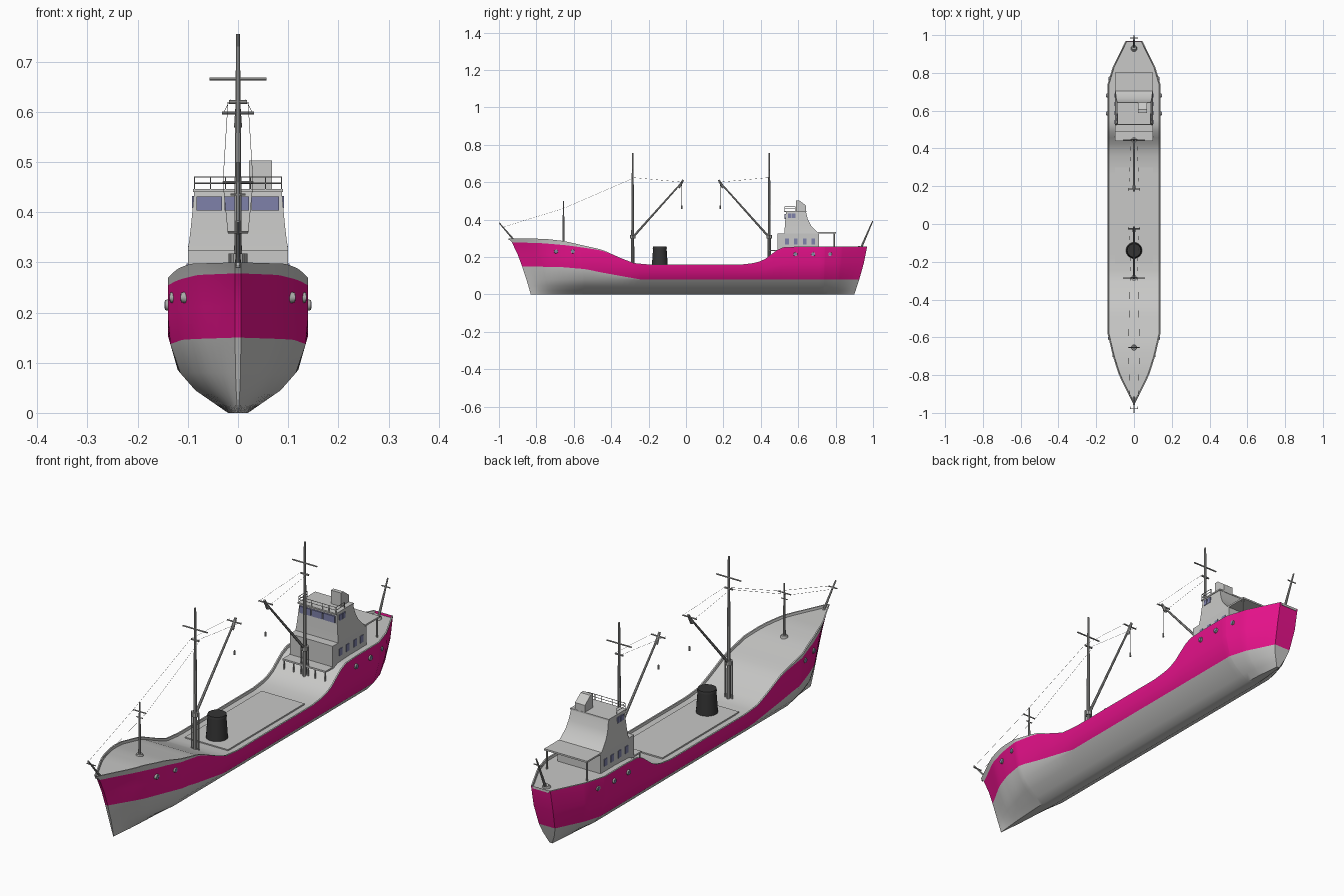
import bpy, bmesh, math
from mathutils import Vector, Matrix

if "Cube" in bpy.data.objects:
    bpy.data.objects.remove(bpy.data.objects["Cube"])


def material(name, rgb):
    m = bpy.data.materials.new(name)
    m.diffuse_color = (*rgb, 1)
    m.use_nodes = True
    m.node_tree.nodes["Principled BSDF"].inputs["Base Color"].default_value = m.diffuse_color
    return m


GREY = material("light grey", (0.58, 0.58, 0.57))
PINK = material("magenta", (0.80, 0.006, 0.26))
GLASS = material("blue grey glass", (0.21, 0.22, 0.40))
BLACK = material("soft black", (0.035, 0.035, 0.035))
STEEL = material("mast grey", (0.40, 0.40, 0.39))


def finish(name, bm, mats, angle=30):
    bmesh.ops.recalc_face_normals(bm, faces=bm.faces)
    me = bpy.data.meshes.new(name)
    bm.to_mesh(me)
    bm.free()
    ob = bpy.data.objects.new(name, me)
    bpy.context.collection.objects.link(ob)
    for m in mats:
        me.materials.append(m)
    bpy.ops.object.select_all(action='DESELECT')
    ob.select_set(True)
    bpy.context.view_layer.objects.active = ob
    bpy.ops.object.shade_smooth_by_angle(angle=math.radians(angle))
    return ob


def add_rod(bm, a, b, r1, r2=None, n=8):
    a, b = Vector(a), Vector(b)
    d = b - a
    mat = Matrix.Translation((a + b) / 2) @ d.to_track_quat('Z', 'Y').to_matrix().to_4x4()
    bmesh.ops.create_cone(bm, cap_ends=True, segments=n, radius1=r1,
                          radius2=r1 if r2 is None else r2, depth=d.length, matrix=mat)


def rods(name, items, mat=STEEL):
    bm = bmesh.new()
    for it in items:
        add_rod(bm, *it)
    return finish(name, bm, [mat])


def boxes(name, items, mat=GREY):
    """Each item is (x0, x1, y0, y1, z0, z1)."""
    bm = bmesh.new()
    for x0, x1, y0, y1, z0, z1 in items:
        m = Matrix.Translation(((x0 + x1) / 2, (y0 + y1) / 2, (z0 + z1) / 2))
        m = m @ Matrix.Diagonal((x1 - x0, y1 - y0, z1 - z0, 1))
        bmesh.ops.create_cube(bm, size=1, matrix=m)
    return finish(name, bm, [mat])


def lerp_table(t, x):
    if x <= t[0][0]:
        return t[0][1]
    for (x0, v0), (x1, v1) in zip(t, t[1:]):
        if x <= x1:
            return v0 + (v1 - v0) * (x - x0) / (x1 - x0)
    return t[-1][1]


# Hull lines: plan half-width, sheer, paint lines and midship section
BEAM = [(-.95, .006), (-.9, .03), (-.8, .08), (-.7, .112), (-.58, .14),
        (.74, .14), (.83, .113), (.968, .045)]
RIM = [(-.95, .30), (-.75, .297), (-.65, .285), (-.55, .262), (-.45, .24), (-.35, .195),
       (-.28, .168), (-.2, .16), (.3, .16), (.38, .17), (.43, .193), (.48, .235),
       (.52, .252), (.6, .256), (.97, .256)]
TOP = [(-.95, .278), (-.8, .275), (-.65, .263), (-.55, .25), (-.45, .235), (-.35, .195), (-.3, .3), (1, .3)]
LINE = [(-.95, .15), (-.7, .146), (-.55, .135), (-.4, .108), (-.25, .081), (.97, .081)]
SECTION = [(0, .02), (.045, .085), (.085, .12), (.155, .14), (.3, .14)]


def section(y):
    """Half section, keel to deck centre, as points (x, y, z)."""
    rim, line, beam = lerp_table(RIM, y), lerp_table(LINE, y), lerp_table(BEAM, y)
    top = min(rim - .002, lerp_table(TOP, y))
    out = []
    for z in (0, .02, .045, .08, line, (line + top) / 2, top, rim):
        t = 1 - z / rim
        yy = y + .12 * t ** .7 * max(0, 1 - (y + .95) / .5)
        yy -= .068 * t ** 1.3 * max(0, 1 - (.968 - y) / .25)
        out.append((lerp_table(SECTION, z) / .14 * beam, yy, z))
    out += [(max(beam - .006, .003), y, rim), (max(beam - .008, .002), y, rim - .01)]
    return out


bm = bmesh.new()
ys = sorted({round(-.95 + 1.918 * i / 60, 4) for i in range(61)} | {-.9, -.58, .74, .83})
rows = []
for y in ys:
    pts = section(y)
    rows.append([[bm.verts.new((s * x, yy, z)) for x, yy, z in pts] for s in (1, -1)])
for a, b in zip(rows, rows[1:]):
    for s in (0, 1):
        for k in range(9):
            f = bm.faces.new((a[s][k], b[s][k], b[s][k + 1], a[s][k + 1]))
            f.material_index = 1 if k in (4, 5) else 0
    for k in (0, 9):  # keel bottom and deck
        bm.faces.new((a[0][k], b[0][k], b[1][k], a[1][k]))
for r in (rows[0], rows[-1]):  # stem and transom
    for k in range(9):
        if k != 7:
            f = bm.faces.new((r[0][k], r[0][k + 1], r[1][k + 1], r[1][k]))
            f.material_index = 1 if k in (4, 5) else 0
        else:
            bm.faces.new((r[0][7], r[0][8], r[1][8], r[1][7]))
finish("hull", bm, [GREY, PINK], 35)

# Hatch cover on the main deck
boxes("hatch_cover", [(-.1, .1, -.21, .3, .148, .156)])

# Portholes on both sides of the hull
bm = bmesh.new()
for y, z in ((-.695, .23), (-.605, .23), (.585, .215), (.68, .215), (.77, .215)):
    x = lerp_table(BEAM, y + (-.02 if y < 0 else .012))
    for s in (1, -1):
        add_rod(bm, (s * (x - .008), y, z), (s * (x + .006), y, z), .012, .010, 12)
finish("portholes", bm, [STEEL])
bm = bmesh.new()
for y, z in ((-.695, .23), (-.605, .23), (.585, .215), (.68, .215), (.77, .215)):
    x = lerp_table(BEAM, y + (-.02 if y < 0 else .012))
    for s in (1, -1):
        add_rod(bm, (s * (x + .004), y, z), (s * (x + .007), y, z), .007, .007, 12)
finish("porthole_glass", bm, [GLASS])

# Deckhouse, with bridge swept down to the rear
boxes("lower_deckhouse", [(-.1, .1, .488, .712, .15, .325)])
bm = bmesh.new()
levels = [(.325, .525, .712, .1), (.345, .527, .69, .097), (.37, .529, .667, .094),
          (.40, .531, .652, .091), (.445, .535, .64, .087)]
rings = [[bm.verts.new(p) for p in ((-w, f, z), (w, f, z), (w, b, z), (-w, b, z))]
         for z, f, b, w in levels]
for a, b in zip(rings, rings[1:]):
    for i in range(4):
        j = (i + 1) % 4
        bm.faces.new((a[i], a[j], b[j], b[i]))
bm.faces.new(rings[0])
bm.faces.new(rings[-1])
finish("bridge", bm, [GREY])
boxes("bridge_roof", [(-.09, .09, .525, .643, .44, .446)])

# Funnel box on the bridge roof
bm = bmesh.new()
prof = ((.588, .44), (.588, .503), (.605, .503), (.642, .475), (.642, .44))
sides = [[bm.verts.new((x, y, z)) for y, z in prof] for x in (.022, .068)]
for s in sides:
    bm.faces.new(s)
for i in range(5):
    j = (i + 1) % 5
    bm.faces.new((sides[0][i], sides[0][j], sides[1][j], sides[1][i]))
finish("roof_vent", bm, [GREY])

# Windows as thin plates
boxes("front_windows", [(x0, x1, .527, .534, .403, .431)
                        for x0, x1 in ((-.083, -.032), (-.027, .022), (.027, .082))], GLASS)
side = []
for s in (1, -1):
    for y in (.54, .587, .635, .68):
        side.append((s * .0995 - .003, s * .0995 + .003, y - .01, y + .01, .268, .298))
    for y in (.555, .577):
        side.append((s * .089 - .003, s * .089 + .003, y - .009, y + .009, .408, .432))
boxes("side_windows", side, GLASS)

# Rear canopy and forward platform with posts
boxes("rear_canopy", [(-.1, .1, .705, .802, .326, .333)])
rods("canopy_posts", [((s * .094, .793, .24), (s * .094, .793, .33), .004) for s in (1, -1)])
boxes("front_platform", [(-.1, .1, .44, .49, .231, .238)])
rods("platform_posts", [((x, .444, .17), (x, .444, .235), .003) for x in (-.096, -.05, .05, .096)])

# Railing around the bridge roof
rail = []
for z in (.458, .47):
    rail.append(((-.087, .528, z), (.087, .528, z), .0013, .0013, 6))
    rail += [((s * .087, .528, z), (s * .087, .585, z), .0013, .0013, 6) for s in (1, -1)]
for x in (-.087, -.055, -.025, .025, .055, .087):
    rail.append(((x, .528, .444), (x, .528, .47), .0013, .0013, 6))
rail += [((s * .087, .585, .444), (s * .087, .585, .47), .0013, .0013, 6) for s in (1, -1)]
rods("bridge_railing", rail)

# Cargo masts with booms, crossbars and hooks
for name, y, d, base in (("fore", -.285, 1, .155), ("aft", .445, -1, .18)):
    tip = y + d * .27
    rods(name + "_mast", [((0, y, base), (0, y, .45), .009, .007, 10),
                          ((0, y, .45), (0, y, .755), .007, .004, 10),
                          ((0, y, .30), (0, y, .318), .015, .015, 10),
                          ((-.057, y, .666), (.057, y, .666), .003),
                          ((-.018, y, .62), (.018, y, .62), .004),
                          ((-.016, y, base), (-.016, y, .318), .003),
                          ((.016, y, base), (.016, y, .318), .003)])
    rods(name + "_boom", [((0, y, .305), (0, tip, .607), .006, .004),
                          ((-.032, tip - d * .01, .598), (.032, tip - d * .01, .598), .003),
                          ((0, tip - d * .025, .57), (0, tip, .612), .008, .005)])
    hx = tip - d * .008
    rods(name + "_hook", [((0, hx, .458), (0, hx, .476), .004, .003),
                          ((0, hx, .47), (0, hx, .6), .0004, .0004, 4)])
    # Stays from boom tip to mast head
    rods(name + "_stays", [((s * .028, tip, .6), (s * .015, y, .625), .0005, .0005, 4) for s in (1, -1)])

# Small bow mast, jack staff and stern staff
rods("bow_mast", [((0, -.655, .265), (0, -.655, .50), .006, .003),
                  ((0, -.655, .268), (0, -.655, .283), .018, .012, 12),
                  ((-.03, -.655, .46), (.03, -.655, .46), .0025),
                  ((-.015, -.655, .435), (.015, -.655, .435), .002)])
rods("jack_staff", [((0, -.915, .285), (0, -.998, .382), .005, .003),
                    ((-.02, -.978, .36), (.02, -.978, .36), .0025)])
rods("stern_staff", [((0, .932, .24), (0, .998, .392), .006, .003),
                     ((0, .93, .243), (0, .934, .256), .018, .012, 12),
                     ((-.02, .985, .36), (.02, .985, .36), .0025)])
rods("fore_stays", [((s * .02, -.978, .36), (s * .03, -.655, .46), .0005, .0005, 4) for s in (1, -1)]
     + [((s * .03, -.655, .46), (s * .02, -.285, .62), .0005, .0005, 4) for s in (1, -1)])

# Dark deck drum
rods("deck_drum", [((0, -.14, .15), (0, -.14, .246), .043, .036, 24),
                   ((0, -.14, .246), (0, -.14, .255), .038, .036, 24)], BLACK)
